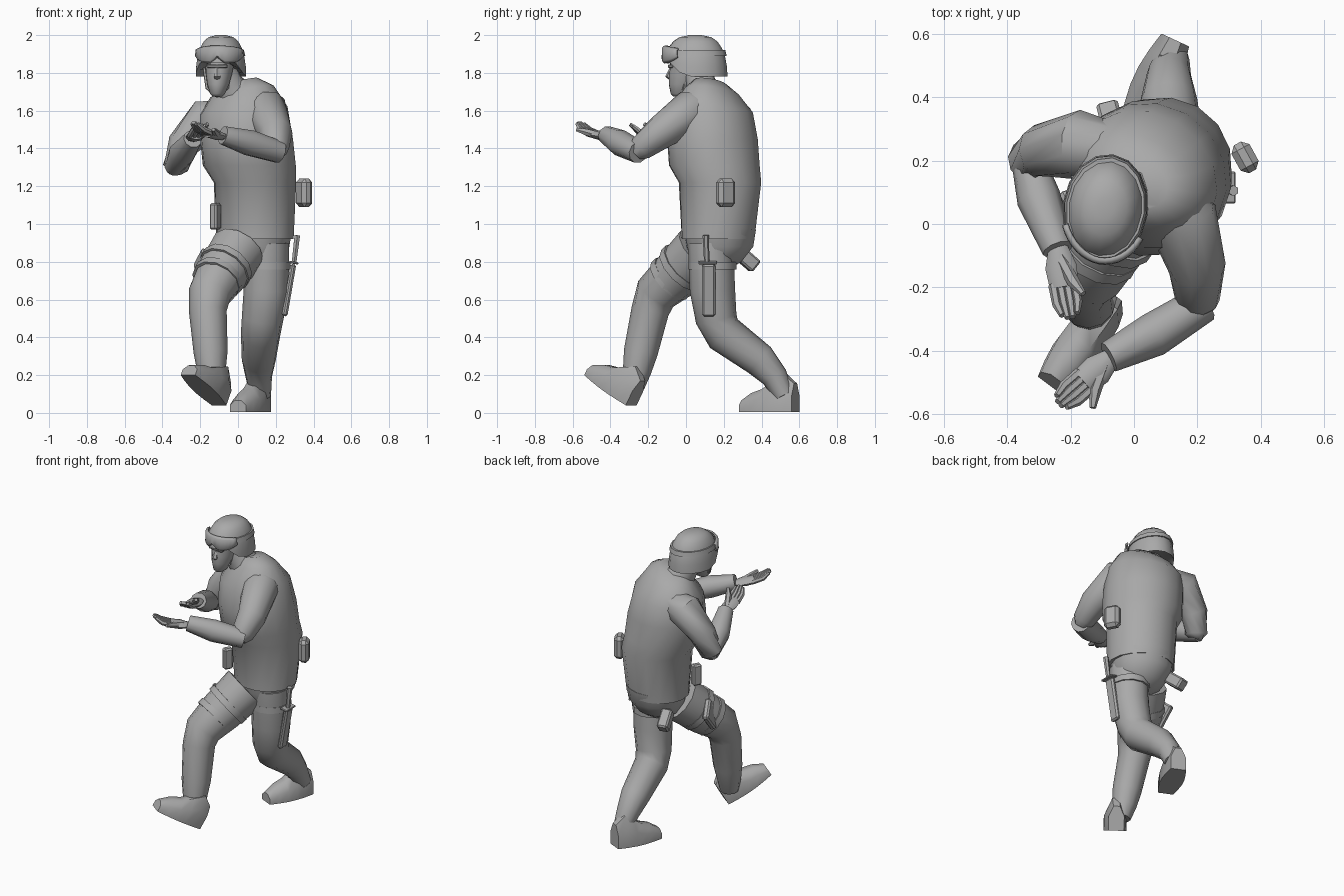
import bpy, bmesh, math
from mathutils import Vector, Matrix

if "Cube" in bpy.data.objects:
    bpy.data.objects.remove(bpy.data.objects["Cube"])

COLOUR = (.4, .4, .4, 1)
grey = bpy.data.materials.new("plain grey")
grey.use_nodes = True
grey.diffuse_color = COLOUR
grey.node_tree.nodes["Principled BSDF"].inputs["Base Color"].default_value = COLOUR

ACROSS, UP = Vector((1, 0, 0)), Vector((0, 0, 1))
CHEST_TURN = -math.pi / 6
HEAD_TURN = -.14
HEAD = Vector((-.09, .05, 0))


def finish(name, bm, angle=50):
    bmesh.ops.recalc_face_normals(bm, faces=bm.faces)
    mesh = bpy.data.meshes.new(name)
    bm.to_mesh(mesh)
    bm.free()
    mesh.materials.append(grey)
    ob = bpy.data.objects.new(name, mesh)
    bpy.context.collection.objects.link(ob)
    bpy.ops.object.select_all(action='DESELECT')
    ob.select_set(True)
    bpy.context.view_layer.objects.active = ob
    bpy.ops.object.shade_smooth_by_angle(angle=math.radians(angle))
    return ob


def skin(name, rings, caps=True):
    """Bridge a list of equal rings of points."""
    bm = bmesh.new()
    loops = [[bm.verts.new(point) for point in ring] for ring in rings]
    for low, high in zip(loops, loops[1:]):
        for i in range(len(low)):
            bm.faces.new((low[i - 1], low[i], high[i], high[i - 1]))
    if caps:
        bm.faces.new(loops[0])
        bm.faces.new(loops[-1])
    return finish(name, bm)


def circle(sides, offset=0.0):
    return [math.tau * (k + offset) / sides for k in range(sides)]


def limb(name, path, sides=10, flat=1.0, ref=UP):
    """Tube along path points, each given as x, y, z and radius."""
    rings = []
    spots = [Vector(p[:3]) for p in path]
    for i, spot in enumerate(spots):
        before, after = spots[max(i - 1, 0)], spots[min(i + 1, len(path) - 1)]
        along = (after - before).normalized()
        side = along.cross(ref).normalized()
        top = side.cross(along) * flat
        radius = path[i][-1]
        rings.append([spot + radius * (side * math.cos(q) + top * math.sin(q)) for q in circle(sides)])
    return skin(name, rings)


def oval(x, y, z, wide, deep, turn, lift=lambda q: 0.0):
    """Level ring turned about z, with an optional lift rule by angle."""
    spin = Matrix.Rotation(turn, 3, 'Z')
    return [Vector((x, y, z)) + spin @ Vector((wide * math.cos(q), deep * math.sin(q), lift(q)))
            for q in circle(16)]


def block(name, centre, size, turns=(0, 0, 0), bevel=.01):
    """Chamfered box tilted about x, then y, then z."""
    bm = bmesh.new()
    bmesh.ops.create_cube(bm, size=1)
    bmesh.ops.scale(bm, vec=size, verts=bm.verts)
    bmesh.ops.bevel(bm, geom=bm.edges[:], offset=bevel, segments=1, affect='EDGES')
    place = Matrix.Translation(centre)
    for axis, turn in zip("ZYX", reversed(turns)):
        place = place @ Matrix.Rotation(turn, 4, axis)
    bmesh.ops.transform(bm, matrix=place, verts=bm.verts)
    return finish(name, bm, 30)


# Torso, with the shoulders leaning more the higher they are
def chest_ring(x, y, z, wide, deep):
    lean = max(0, z - 1.5) * wide
    return oval(x, y, z, wide, deep, CHEST_TURN, lambda q: lean * math.cos(q))


skin("vest", [chest_ring(*row) for row in (
    (.09, .17, .92, .21, .19), (.09, .18, 1.22, .22, .22), (.06, .15, 1.31, .25, .24),
    (.045, .14, 1.45, .25, .24), (.03, .14, 1.6, .24, .21), (.02, .14, 1.7, .18, .13), (.01, .13, 1.75, .1, .08))])
skin("hips", [oval(.09, y, z, wide, wide * .95, CHEST_TURN) for y, z, wide in (
    (.18, .97, .2), (.18, .88, .185), (.16, .8, .14), (.14, .74, .06))])

# Neck and face, the face widening upward from the chin
limb("neck", [(0, .11, 1.66, .11), (-.05, .08, 1.74, .08), (-.09, .05, 1.84, .07)])
face = []
for f in (.02, .1, .35, .6, 1):
    wide = .08 * f ** .3
    face.append(oval(-.11 + f * .015, -.035 + f * .055, 1.67 + f * .2, wide, wide * 1.3, HEAD_TURN))
skin("face", face)
limb("nose", [(-.11, -.07, 1.84, .01), (-.11, -.09, 1.78, .02), (-.11, -.07, 1.76, .01)], 6, ref=ACROSS)
block("mouth", (-.11, -.07, 1.73), (.05, .02, .02), (0, 0, HEAD_TURN), .006)
block("brow", (-.11, -.075, 1.835), (.11, .03, .02), (0, 0, HEAD_TURN), .007)


# Helmet dome, its rim raised over the face
def helmet_ring(rise, inset=1.0):
    height = math.sin(rise)
    wide = .135 * inset * math.cos(rise) ** .6
    rim = .075 * (1 - height) ** 2
    return oval(HEAD.x, HEAD.y, 1.78 + .22 * height, wide, wide * 1.27, HEAD_TURN,
                lambda q: rim * min(1, max(0, -math.sin(q) * 1.4)) ** 2)


skin("helmet", [helmet_ring(.1, .85)] + [helmet_ring(i / 4) for i in range(7)])
skin("goggle_strap", [oval(HEAD.x, HEAD.y, z, wide, wide + .037, HEAD_TURN) for z, wide in (
    (1.89, .12), (1.89, .13), (1.92, .123), (1.92, .11))], False)

# Goggles: curved shield with a nose notch
bm = bmesh.new()
columns = []
for k in range(-8, 9):
    away = abs(k) / 8
    low = 1.85 + .03 * max(0, 1 - away * 4) + .03 * away ** 4
    high = 1.945 - .015 * away ** 2
    q = HEAD_TURN - math.pi / 2 + k * .14
    column = []
    for f, bulge in ((0, .005), (.15, .016), (.85, .014), (1, 0)):
        spot = Vector(((.128 + bulge) * math.cos(q), (.163 + bulge) * math.sin(q), low + f * (high - low)))
        column.append(bm.verts.new(HEAD + spot))
    columns.append(column)
for a, b in zip(columns, columns[1:]):
    for i in range(3):
        bm.faces.new((a[i], b[i], b[i + 1], a[i + 1]))
goggles = finish("goggles", bm)
goggles.modifiers.new("thickness", 'SOLIDIFY').thickness = .01

# Chin straps
for side, sign in (("left", 1), ("right", -1)):
    limb(side + "_chin_strap", [(sign * reach - .11, y, z, .008) for reach, y, z in (
        (.07, 0, 1.83), (.055, -.01, 1.72), (0, -.05, 1.675))], 5)

# Arms: sleeve down to the elbow, then the forearm
limb("left_sleeve", [(.07, .11, 1.62, .08), (.15, .03, 1.6, .115), (.2, -.14, 1.48, .09),
                     (.2, -.24, 1.4, .07), (.2, -.27, 1.37, .04)])
limb("left_forearm", [(.22, -.25, 1.38, .06), (.06, -.35, 1.43, .07), (-.08, -.42, 1.47, .05)])
limb("right_sleeve", [(-.04, .23, 1.58, .08), (-.17, .25, 1.56, .11), (-.29, .23, 1.42, .085),
                      (-.33, .2, 1.3, .07), (-.33, .19, 1.27, .04)])
limb("right_forearm", [(-.34, .22, 1.3, .05), (-.3, .08, 1.37, .07), (-.24, -.08, 1.45, .05)])


def hand(side, *marks):
    """Open palm with curled fingers, from wrist, knuckle, tip and thumb marks."""
    wrist, knuckle, tip, thumb = (Vector(mark) for mark in marks)
    middle = (wrist + knuckle) / 2
    across = (knuckle - wrist).cross(UP).normalized()
    limb(side + "_palm", [(*wrist, .03), (*middle, .05), (*knuckle, .045)], 8, .5)
    for i, label in enumerate(("index", "middle", "ring", "little")):
        row = i - 1.5
        spread = across * row * .022
        bend = (knuckle + tip) / 2 + spread - UP * .01
        end = tip + spread * .7 - (tip - knuckle) * abs(row) * .1
        root = knuckle.lerp(wrist, .1) + spread
        limb(f"{side}_{label}_finger", [(*root, .016), (*bend, .015), (*end, .01)], 6)
    limb(side + "_thumb", [(*wrist.lerp(knuckle, .25), .02), (*middle.lerp(thumb, .55), .02), (*thumb, .01)], 6)


hand("left", (-.07, -.42, 1.46), (-.16, -.5, 1.48), (-.24, -.57, 1.54), (-.13, -.58, 1.5))
hand("right", (-.24, -.07, 1.45), (-.22, -.2, 1.47), (-.2, -.3, 1.53), (-.16, -.22, 1.53))

# Trouser legs, hip to ankle
limb("right_leg", [(0, .08, .86, .15), (-.09, -.05, .73, .135), (-.15, -.16, .63, .115), (-.16, -.19, .54, .1),
                   (-.145, -.24, .32, .09), (-.14, -.26, .22, .075), (-.13, -.28, .14, .06)], 12, ref=ACROSS)
limb("left_leg", [(.15, .13, .9, .12), (.15, .14, .65, .12), (.13, .16, .5, .11), (.12, .2, .42, .105),
                  (.11, .39, .28, .09), (.11, .47, .19, .07), (.12, .52, .09, .055)], 12, ref=ACROSS)


def boot(name, heel, toe):
    """Flat-soled boot lofted from heel to toe."""
    heel, toe = Vector(heel), Vector(toe)
    along = (toe - heel).normalized()
    side = along.cross(UP).normalized()
    top = side.cross(along)
    rings = []
    heights = (.15, .2, .16, .12, .1, .06)
    for i, height in enumerate(heights):
        f = i / (len(heights) - 1)
        wide = .052 + .025 * math.sin(f * math.pi)
        rings.append([heel.lerp(toe, f) + side * wide * math.cos(q)
                      + top * height * (max(math.sin(q), -.38) + .38) / 1.3 for q in circle(8, .5)])
    skin(name, rings)


boot("left_boot", (.13, .58, .005), (0, .3, .005))
boot("right_boot", (-.1, -.29, .04), (-.265, -.51, .2))


# Thigh straps
def strap(name, centre, along, radius):
    centre, half = Vector(centre), Vector(along).normalized() * .02
    limb(name, [(*(centre - half), radius), (*(centre + half), radius)], 12, ref=ACROSS)


strap("left_thigh_strap", (.15, .14, .78), -UP, .127)
strap("right_upper_strap", (-.065, -.015, .77), (-1, -1.4, -1.4), .147)
strap("right_lower_strap", (-.11, -.08, .71), (-1, -1.8, -1.7), .134)

# Carried gear
block("canteen", (.35, .21, 1.165), (.065, .1, .15), (0, 0, .5), .02)
block("knife_sheath", (.27, .12, .65), (.03, .07, .28), (0, .17, 0))
block("knife_guard", (.295, .115, .795), (.05, .1, .012), (0, .17, 0), .004)
limb("knife_handle", [(.296, .11, .79, .014), (.314, .105, .94, .017)], 6, ref=ACROSS)
block("back_pouch", (-.07, .32, .815), (.07, .13, .075), (-.7, 0, .25))
block("thigh_holster", (-.19, .01, .77), (.04, .14, .16), (-.7, .17, .3))
block("front_magazine", (-.12, .06, 1.04), (.045, .06, .14), (0, 0, CHEST_TURN))
